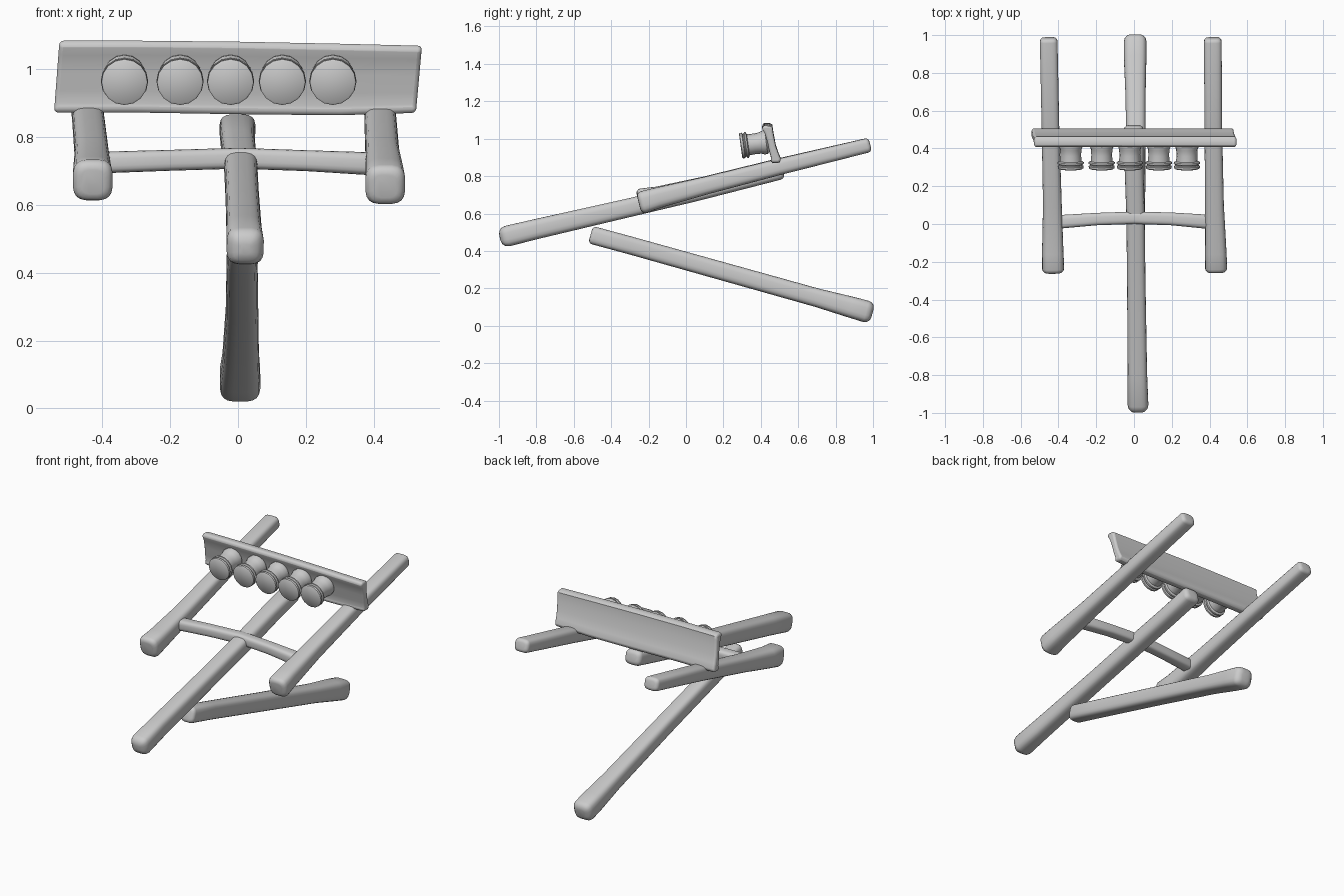
import bpy, bmesh
from math import sin, cos, pi, radians
from mathutils import Vector, Matrix


def finish(name, rings, angle=40):
    """Skin a list of closed rings, cap both ends and shade smooth."""
    bm = bmesh.new()
    loops = [[bm.verts.new(p) for p in ring] for ring in rings]
    n = len(loops[0])
    for a, b in zip(loops, loops[1:]):
        for i in range(n):
            j = (i + 1) % n
            bm.faces.new((a[i], a[j], b[j], b[i]))
    bm.faces.new(loops[0][::-1])
    bm.faces.new(loops[-1])
    bmesh.ops.recalc_face_normals(bm, faces=bm.faces)
    mesh = bpy.data.meshes.new(name)
    bm.to_mesh(mesh)
    bm.free()
    obj = bpy.data.objects.new(name, mesh)
    bpy.context.collection.objects.link(obj)
    bpy.ops.object.select_all(action='DESELECT')
    obj.select_set(True)
    bpy.context.view_layer.objects.active = obj
    bpy.ops.object.shade_smooth_by_angle(angle=radians(angle))
    return obj


def pole(name, stations, r0=0.03, r1=0.03, power=0.6, n=20):
    """Rough timber: stations are (x, y, z, half width, half height)."""
    pts = [Vector(s[:3]) for s in stations]
    d = (pts[-1] - pts[0]).normalized()
    up = Vector((0, 0, 1))
    up = (up - d * up.dot(d)).normalized()
    side = d.cross(up)

    def ring(c, w, h):
        out = []
        for i in range(n):
            a = 2 * pi * (i + 0.5) / n
            u, v = cos(a), sin(a)
            u = abs(u) ** power * (1 if u > 0 else -1)
            v = abs(v) ** power * (1 if v > 0 else -1)
            out.append(c + side * (u * w) + up * (v * h))
        return out

    def cap(i, r, sign):
        w, h = stations[i][3:]
        return [ring(pts[i] + d * (sign * r * (1 - sin(t))),
                     w - r * (1 - cos(t)), h - r * (1 - cos(t)))
                for t in (pi / 2, pi / 3, pi / 6, 0)]

    rings = cap(0, r0, 1)
    rings += [ring(p, *s[3:]) for p, s in zip(pts[1:-1], stations[1:-1])]
    rings += cap(-1, r1, -1)[::-1]
    return finish(name, rings)


# long centre beam and the support leg under it
pole("centre_beam", [(0.022, -0.995, 0.47, 0.055, 0.056), (0.018, -0.8, 0.517, 0.052, 0.054),
                     (0.012, -0.3, 0.632, 0.049, 0.05), (0.008, 0.05, 0.715, 0.049, 0.05),
                     (0.0, 0.3, 0.777, 0.05, 0.048), (-0.002, 0.52, 0.83, 0.053, 0.045)],
     0.04, 0.025)
pole("support_leg", [(0.015, -0.51, 0.487, 0.046, 0.048), (0.012, -0.3, 0.43, 0.046, 0.048),
                     (0.012, 0.2, 0.29, 0.048, 0.049), (0.008, 0.7, 0.15, 0.054, 0.05),
                     (0.006, 0.88, 0.1, 0.06, 0.057), (0.006, 0.997, 0.067, 0.06, 0.059)],
     0.02, 0.035)

# two side rails
pole("left_rail", [(-0.428, -0.255, 0.668, 0.059, 0.062), (-0.43, -0.15, 0.689, 0.057, 0.056),
                   (-0.432, 0.1, 0.75, 0.05, 0.048), (-0.442, 0.5, 0.852, 0.047, 0.044),
                   (-0.452, 0.985, 0.968, 0.047, 0.039)], 0.025, 0.02)
pole("right_rail", [(0.435, -0.252, 0.655, 0.059, 0.06), (0.433, -0.15, 0.684, 0.057, 0.056),
                    (0.426, 0.1, 0.748, 0.05, 0.048), (0.42, 0.5, 0.85, 0.047, 0.044),
                    (0.417, 0.985, 0.968, 0.047, 0.039)], 0.025, 0.02)

# bowed crossbar
pole("crossbar", [(-0.4, 0.012, 0.726, 0.036, 0.032), (-0.2, 0.026, 0.732, 0.033, 0.031),
                  (0.0, 0.033, 0.738, 0.033, 0.031), (0.2, 0.027, 0.731, 0.034, 0.031),
                  (0.4, 0.012, 0.722, 0.038, 0.034)], 0.012, 0.012)

# headboard: waisted plank section (y, height 0-1) swept across x
section = [(0.452, 0.03), (0.456, 0.13), (0.446, 0.3), (0.436, 0.55), (0.42, 0.8), (0.408, 0.9),
           (0.406, 0.97), (0.42, 1.0), (0.45, 0.99), (0.463, 0.95), (0.464, 0.86), (0.47, 0.7),
           (0.48, 0.45), (0.494, 0.25), (0.506, 0.12), (0.506, 0.03), (0.493, 0.0), (0.465, 0.0)]
boards = []
for x, lean, low, high in [(-0.543, 0.016, 0.873, 1.085), (-0.3, 0, 0.873, 1.085),
                           (0.0, 0, 0.868, 1.082), (0.3, 0, 0.865, 1.076),
                           (0.525, 0.018, 0.872, 1.07)]:
    boards.append([Vector((x + lean * t, y, low + (high - low) * t)) for y, t in section])
board = finish("headboard", boards)
bevel = board.modifiers.new("soft_ends", 'BEVEL')
bevel.width, bevel.segments = 0.012, 3
bevel.limit_method, bevel.angle_limit = 'ANGLE', radians(60)

# row of five flanged cups (distance along axis, radius)
cup = [(0, 0.063), (0.004, 0.068), (0.015, 0.069), (0.019, 0.062), (0.024, 0.062),
       (0.028, 0.07), (0.036, 0.069), (0.041, 0.057), (0.075, 0.055), (0.105, 0.057),
       (0.122, 0.064), (0.138, 0.063), (0.15, 0.05), (0.158, 0.025)]
tilt = Matrix.Rotation(radians(8), 3, 'X')
for k, x in enumerate((-0.335, -0.171, -0.022, 0.131, 0.28)):
    base = Vector((x, 0.292, 0.962))
    finish("cup_%d" % (k + 1),
           [[base + tilt @ Vector((r * cos(2 * pi * i / 16), s, r * sin(2 * pi * i / 16)))
             for i in range(16)] for s, r in cup])
